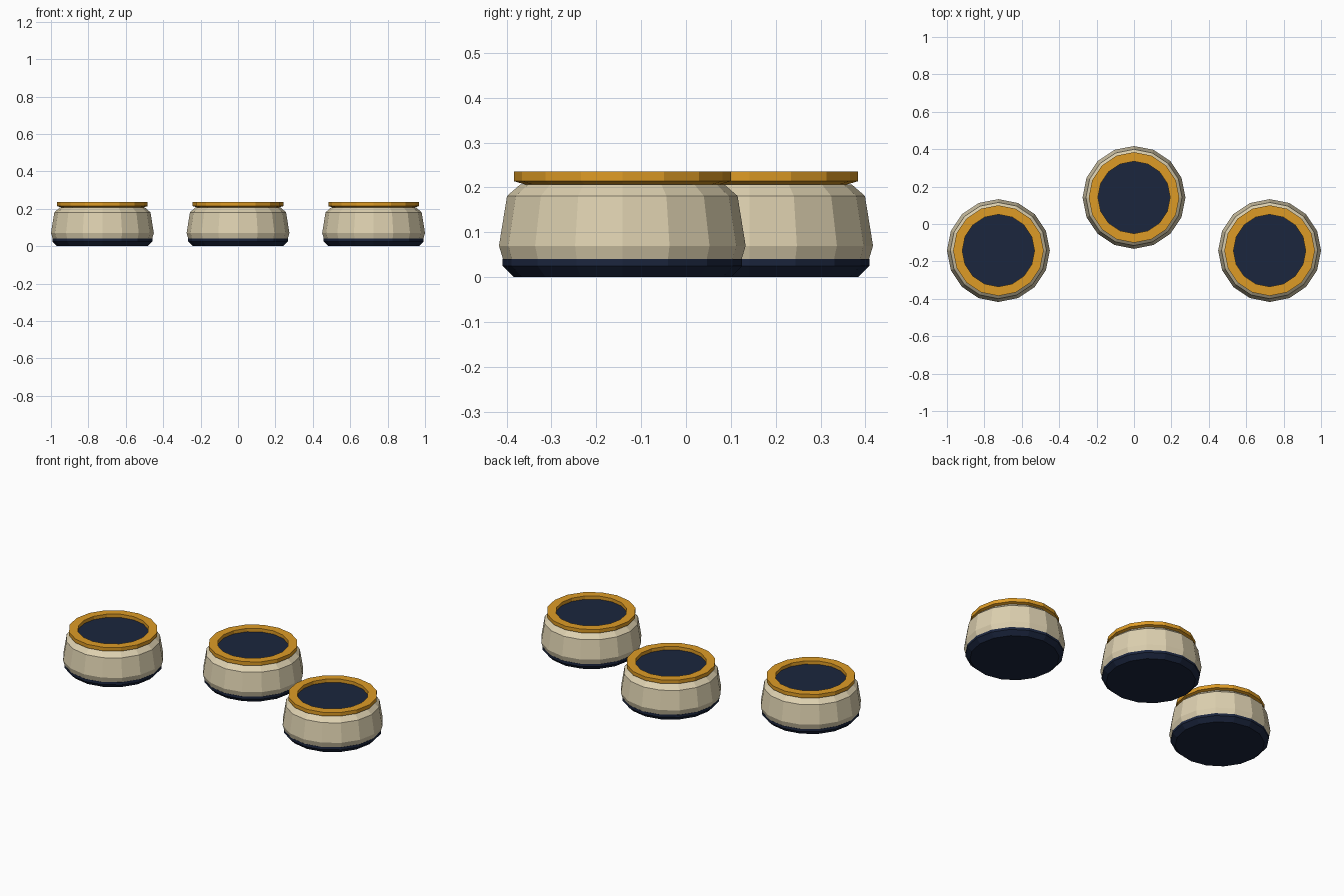
import bpy, bmesh
from math import sin, cos, pi

if "Cube" in bpy.data.objects:
    bpy.data.objects.remove(bpy.data.objects["Cube"])

SIDES = 16


def material(name, colour):
    m = bpy.data.materials.new(name)
    m.diffuse_color = (*colour, 1)
    m.use_nodes = True
    m.node_tree.nodes["Principled BSDF"].inputs["Base Color"].default_value = m.diffuse_color
    return m


def lathe(name, profile, mat, ring=False):
    """Spin (radius, z) points; capped at both ends, or closed into a ring."""
    me = bpy.data.meshes.new(name)
    bm = bmesh.new()
    loops = [[bm.verts.new((r * cos(2 * pi * i / SIDES), r * sin(2 * pi * i / SIDES), z))
              for i in range(SIDES)] for r, z in profile]
    pairs = list(zip(loops, loops[1:]))
    if ring:
        pairs.append((loops[-1], loops[0]))
    else:
        bm.faces.new(loops[0][::-1])
        bm.faces.new(loops[-1])
    for a, b in pairs:
        for i in range(SIDES):
            j = (i + 1) % SIDES
            bm.faces.new((a[i], a[j], b[j], b[i]))
    bmesh.ops.recalc_face_normals(bm, faces=bm.faces)
    bm.to_mesh(me)
    bm.free()
    me.materials.append(mat)
    return me


navy = material("navy", (0.011, 0.019, 0.048))
cream = material("cream", (0.72, 0.63, 0.43))
gold = material("gold", (0.73, 0.33, 0.019))

parts = [
    # chamfered foot
    lathe("base", [(0.242, 0), (0.267, 0.025), (0.267, 0.04)], navy),
    # bulging bowl
    lathe("body", [(0.266, 0.04), (0.275, 0.07), (0.257, 0.181), (0.227, 0.207)], cream),
    # raised collar with chamfered underside
    lathe("rim", [(0.193, 0.207), (0.218, 0.207), (0.242, 0.214),
                  (0.242, 0.236), (0.193, 0.236)], gold, ring=True),
    # recessed dark top
    lathe("inset", [(0.193, 0.207), (0.193, 0.216)], navy),
]

# three matching pots, the middle one set back
for label, x, y in (("left", -0.725, -0.142), ("middle", 0, 0.142), ("right", 0.725, -0.142)):
    for me in parts:
        ob = bpy.data.objects.new(f"{label}_{me.name}", me)
        ob.location = (x, y, 0)
        bpy.context.collection.objects.link(ob)
